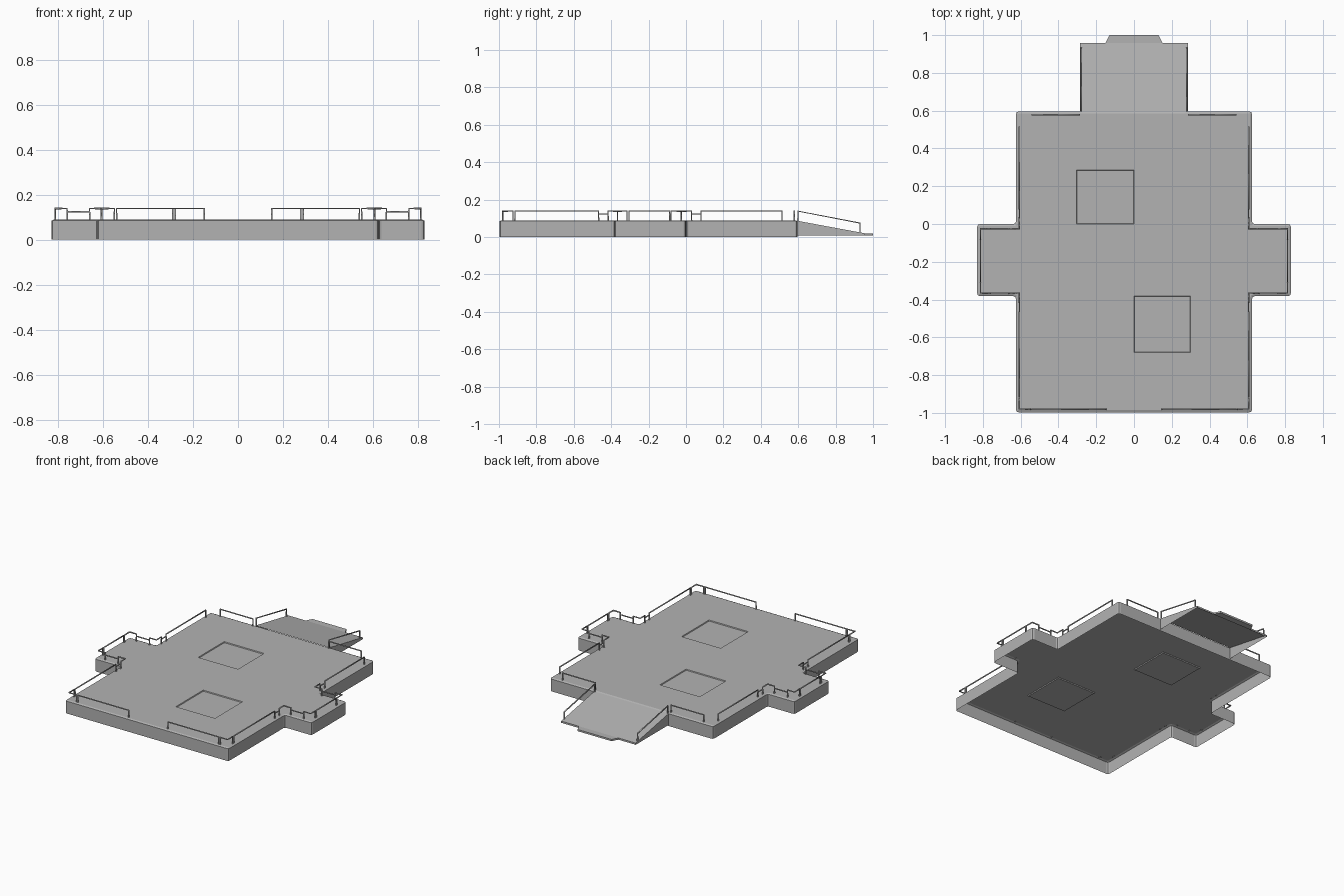
import bpy, bmesh, math
from mathutils import Vector

if "Cube" in bpy.data.objects:
    bpy.data.objects.remove(bpy.data.objects["Cube"])

SIDES = (-1, 1)
TOP = 0.09

# Plain mid grey for the whole model
grey = bpy.data.materials.new("grey")
grey.diffuse_color = (0.45, 0.45, 0.45, 1)
grey.use_nodes = True
grey.node_tree.nodes["Principled BSDF"].inputs["Base Color"].default_value = grey.diffuse_color


def finish(bm, name):
    me = bpy.data.meshes.new(name)
    bm.to_mesh(me)
    bm.free()
    me.materials.append(grey)
    ob = bpy.data.objects.new(name, me)
    bpy.context.collection.objects.link(ob)
    return ob


# Deck: hollow plan shape with rounded corners, chamfered rim and open underside
half = [(0.625, -0.997), (0.625, -0.382), (0.83, -0.382),
        (0.83, 0.0), (0.625, 0.0), (0.625, 0.596)]
plan = half + [(-x, y) for x, y in reversed(half)]
bm = bmesh.new()
bm.faces.new([bm.verts.new((x, y, TOP - 0.005)) for x, y in plan])
bmesh.ops.bevel(bm, geom=bm.verts[:], offset=0.014, segments=2, profile=0.5,
                affect='VERTICES')
bm.normal_update()
rim_edges = bm.edges[:]
top = bm.faces[:]
skirt = bmesh.ops.extrude_edge_only(bm, edges=rim_edges)
for v in skirt["geom"]:
    if isinstance(v, bmesh.types.BMVert):
        v.co.z = 0
bmesh.ops.inset_region(bm, faces=top, thickness=0.012, depth=0.0)
for v in top[0].verts:
    v.co.z = TOP

# Two shallow recessed square panels
panels = [(-0.305, 0.0, 0.0, 0.285), (0.0, 0.3, -0.68, -0.38)]
cuts = [(Vector((x, 0, 0)), Vector((1, 0, 0))) for x in (-0.305, 0.0, 0.3)]
cuts += [(Vector((0, y, 0)), Vector((0, 1, 0))) for y in (-0.68, -0.38, 0.0, 0.285)]


def deck_faces():
    return [f for f in bm.faces if all(abs(v.co.z - TOP) < 1e-5 for v in f.verts)]


for co, no in cuts:
    fs = deck_faces()
    geom = list({v for f in fs for v in f.verts}) + list({e for f in fs for e in f.edges}) + fs
    bmesh.ops.bisect_plane(bm, geom=geom, plane_co=co, plane_no=no, dist=1e-5)
for x0, x1, y0, y1 in panels:
    inside = []
    for f in deck_faces():
        c = f.calc_center_bounds()
        if x0 < c.x < x1 and y0 < c.y < y1:
            inside.append(f)
    bmesh.ops.inset_region(bm, faces=inside, thickness=0.004, depth=0.0)
    for v in {v for f in inside for v in f.verts}:
        v.co.z = TOP - 0.006
bmesh.ops.recalc_face_normals(bm, faces=bm.faces[:])
finish(bm, "deck")

# Ramp: sloping plate with triangular side skirts and an end wall
bm = bmesh.new()
W, Y0, Y1 = 0.285, 0.596, 0.957
quad = [bm.verts.new(p) for p in ((-W, Y0, 0.087), (W, Y0, 0.087),
                                  (W, Y1, 0.02), (-W, Y1, 0.02))]
low = [bm.verts.new((v.co.x, v.co.y, 0.008)) for v in quad]
bm.faces.new(quad)
for i in (1, 2, 3):
    j = (i + 1) % 4
    bm.faces.new((quad[i], low[i], low[j], quad[j]))
finish(bm, "ramp")

# Ramp lip: small tapered tongue at the foot
bm = bmesh.new()
tongue = [(-0.152, Y1), (0.152, Y1), (0.13, 1.0), (-0.13, 1.0)]
face = bm.faces.new([bm.verts.new((x, y, 0.008)) for x, y in tongue])
ext = bmesh.ops.extrude_face_region(bm, geom=[face])
for v in ext["geom"]:
    if isinstance(v, bmesh.types.BMVert):
        v.co.z = 0.02
bmesh.ops.recalc_face_normals(bm, faces=bm.faces[:])
finish(bm, "ramp_lip")


# Railings: thin square bars bent from paths
def bars(name, paths, r=0.005):
    cu = bpy.data.curves.new(name, 'CURVE')
    cu.dimensions = '3D'
    cu.bevel_depth = r
    cu.bevel_resolution = 0
    cu.use_fill_caps = True
    cu.materials.append(grey)
    for path in paths:
        sp = cu.splines.new('POLY')
        sp.points.add(len(path) - 1)
        for p, co in zip(sp.points, path):
            p.co = (*co, 1)
            p.tilt = math.pi / 4
    ob = bpy.data.objects.new(name, cu)
    bpy.context.collection.objects.link(ob)
    bpy.ops.object.select_all(action='DESELECT')
    bpy.context.view_layer.objects.active = ob
    ob.select_set(True)
    bpy.ops.object.convert(target='MESH')


H = 0.139
X, XW, YF, YB = 0.607, 0.813, -0.98, 0.578


def hoop(*pts):
    """Rail along pts at full height with a post at each end."""
    return [(*pts[0], TOP - 0.004)] + [(*p, H) for p in pts] + [(*pts[-1], TOP - 0.004)]


def link(a, b):
    return [(*a, 0.124), (*b, 0.124)]


for s, side in zip(SIDES, ("left", "right")):
    x, w = s * X, s * XW
    bars(f"{side}_straight_rails", [
        hoop((s * 0.15, YF), (s * 0.54, YF)),
        hoop((x, -0.915), (x, -0.467)),
        hoop((w, -0.305), (w, -0.087)),
        hoop((x, 0.08), (x, 0.513)),
        hoop((s * 0.54, YB), (s * 0.29, YB)),
    ])
    corners = [hoop((s * 0.55, YF), (x, YF), (x, -0.925))]
    links = []
    for y, out, y_end in ((-0.366, -0.05, -0.467), (-0.025, 0.055, 0.08)):
        corners.append(hoop((x, y + out), (x, y), (s * 0.66, y)))
        corners.append(hoop((s * 0.76, y), (w, y), (w, y - out)))
        links.append(link((s * 0.66, y), (s * 0.76, y)))
        links.append(link((x, y + out), (x, y_end)))
    bars(f"{side}_corner_rails", corners)
    bars(f"{side}_low_links", links, 0.004)
    # Sloping handrail beside the ramp
    r = s * 0.28
    bars(f"{side}_ramp_rail", [[(r, 0.598, 0.083), (r, 0.598, H),
                                (r, 0.93, 0.075), (r, 0.93, 0.022)]])
